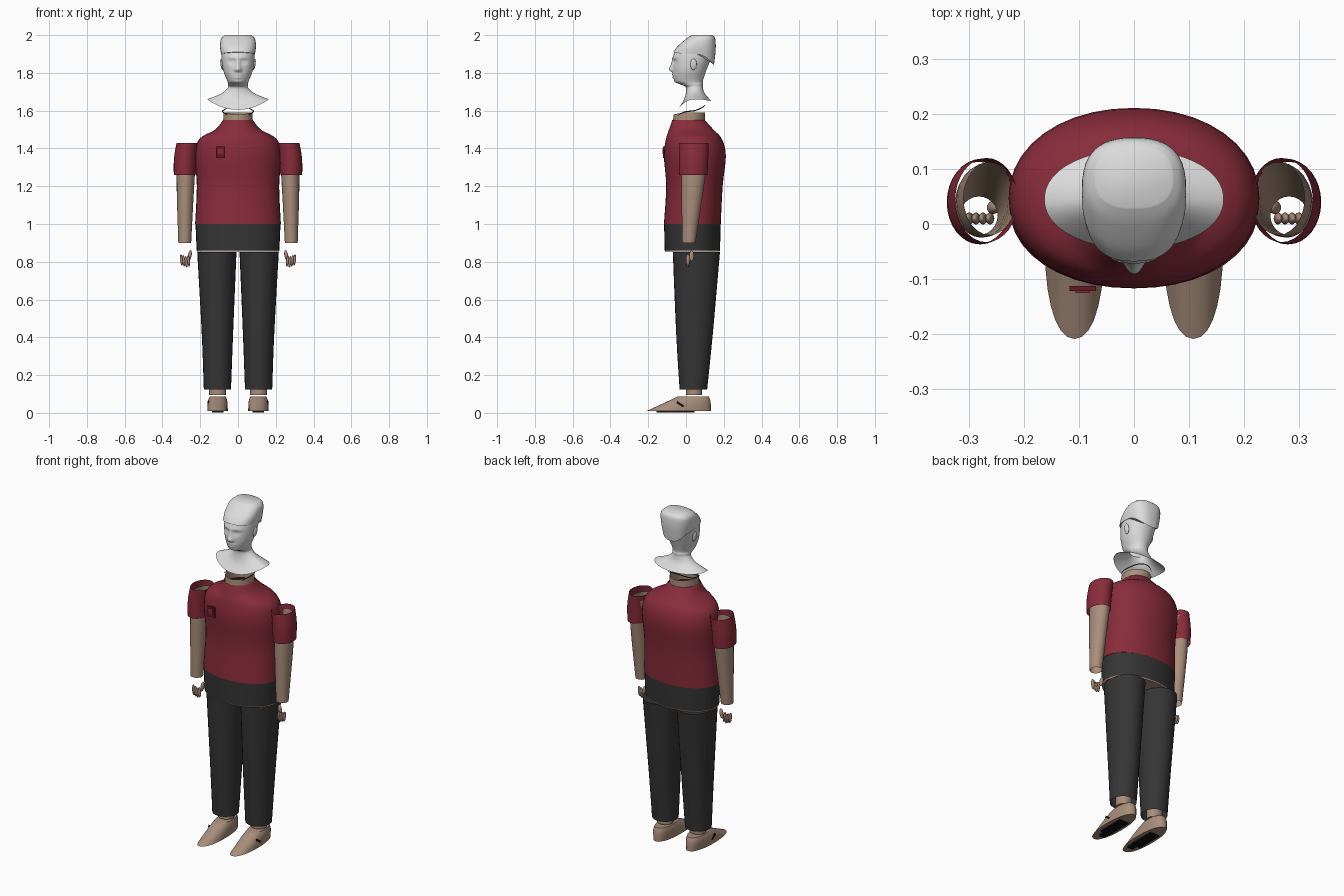
import bpy, bmesh, math
from math import cos, sin, pi, exp, copysign
from mathutils import Matrix

if "Cube" in bpy.data.objects:
    bpy.data.objects.remove(bpy.data.objects["Cube"], do_unlink=True)


def material(name, red, green, blue):
    mat = bpy.data.materials.new(name)
    mat.use_nodes = True
    mat.diffuse_color = (red, green, blue, 1)
    mat.node_tree.nodes["Principled BSDF"].inputs["Base Color"].default_value = mat.diffuse_color
    return mat


shirt_red = material("shirt_red", .25, .025, .045)
badge_red = material("badge_red", .13, .01, .02)
charcoal = material("trouser_charcoal", .036, .036, .036)
skin_tan = material("skin_tan", .4, .27, .2)
pale_grey = material("head_pale_grey", .72, .72, .72)
black = material("sole_black", .006, .006, .006)


def finish(name, bm, mat, angle):
    """Turn a bmesh into a shaded object with one material."""
    mesh = bpy.data.meshes.new(name)
    bmesh.ops.recalc_face_normals(bm, faces=bm.faces)
    bm.to_mesh(mesh)
    bm.free()
    mesh.materials.append(mat)
    part = bpy.data.objects.new(name, mesh)
    bpy.context.collection.objects.link(part)
    bpy.ops.object.select_all(action='DESELECT')
    part.select_set(True)
    bpy.context.view_layer.objects.active = part
    bpy.ops.object.shade_smooth_by_angle(angle=math.radians(angle))


def ring(z, wide, front, back, x=0, dip=0, rise=0):
    """One cross-section; dip and rise shift the height of its front and back."""
    return (z, wide, front, back, x, dip, rise)


def spline(rows, steps):
    """Smooth blend through the cross-sections."""
    padded = [rows[0], *rows, rows[-1]]
    blended = []
    for before, start, end, after in zip(padded, padded[1:], padded[2:], padded[3:]):
        for step in range(steps):
            t = step / steps
            section = []
            for p, a, b, q in zip(before, start, end, after):
                leave, arrive = (b - p) / 2, (q - a) / 2
                ease = t * t * (3 - 2 * t)
                section.append(a + (b - a) * ease + t * (1 - t) * (leave * (1 - t) - arrive * t))
            blended.append(section)
    return blended + [rows[-1]]


def loft(name, mat, *rows, sides=32, steps=1, power=2, top=False, bottom=False, features=(), angle=50):
    """Skin rounded cross-sections, listed from the top down."""
    bm = bmesh.new()
    loops = []
    for z, wide, front, back, x, dip, rise in spline(rows, steps):
        loop = []
        for i in range(sides):
            c, s = cos(2 * pi * i / sides), sin(2 * pi * i / sides)
            across = wide * copysign(abs(c) ** (2 / power), c)
            along = copysign(abs(s) ** (2 / power), s)
            y = (front + back) / 2 + along * (back - front) / 2
            height = z + s * s * (dip if s < 0 else rise)
            if s < 0:
                for fx, fz, fw, fh, push in features:
                    y += push * exp(-((across - fx) / fw) ** 2 - ((height - fz) / fh) ** 2)
            loop.append(bm.verts.new((x + across, y, height)))
        loops.append(loop)
    for upper, lower in zip(loops, loops[1:]):
        for i in range(sides):
            bm.faces.new((upper[i - 1], upper[i], lower[i], lower[i - 1]))
    if top:
        bm.faces.new(loops[0])
    if bottom:
        bm.faces.new(loops[-1])
    finish(name, bm, mat, angle)


def solid(name, mat, location, size, tilt=0, axis='Y', rounded=False):
    """A placed box or ellipsoid."""
    bm = bmesh.new()
    if rounded:
        bmesh.ops.create_uvsphere(bm, u_segments=16, v_segments=10, radius=.5)
    else:
        bmesh.ops.create_cube(bm, size=1)
    place = Matrix.Translation(location) @ Matrix.Rotation(tilt, 4, axis) @ Matrix.Diagonal((*size, 1))
    bmesh.ops.transform(bm, matrix=place, verts=bm.verts)
    finish(name, bm, mat, 50)


# Facial features: x, z, width, height, push (negative is outward)
nose_bridge = (0, 1.85, .012, .025, -.01)
nose_tip = (0, 1.82, .015, .016, -.02)
upper_lip = (0, 1.79, .025, .006, -.007)
lower_lip = (0, 1.775, .02, .006, -.007)
chin = (0, 1.75, .025, .012, -.006)
face = [nose_bridge, nose_tip, upper_lip, lower_lip, chin]
for side in (-1, 1):
    eye_socket = (side * .03, 1.86, .02, .013, .011)
    eyeball = (side * .03, 1.86, .012, .007, -.006)
    brow = (side * .03, 1.88, .025, .007, -.005)
    nostril = (side * .012, 1.815, .008, .008, -.007)
    face += [eye_socket, eyeball, brow, nostril]

# Head, neck and flared bust rim
loft("head", pale_grey,
     ring(1.96, .08, -.02, .13),
     ring(1.9, .088, -.064, .14),
     ring(1.82, .08, -.068, .11),
     ring(1.76, .058, -.06, .09),
     ring(1.74, .053, -.03, .09),
     ring(1.72, .055, 0, .09),
     ring(1.69, .09, -.01, .1, dip=-.03),
     ring(1.66, .163, -.045, .135, dip=-.055, rise=-.01),
     sides=96, steps=11, power=2.1, top=True, features=face, angle=75)

# Flat-topped hair, lower at the back
loft("hair", pale_grey,
     ring(2, .07, .03, .14),
     ring(1.98, .09, 0, .155),
     ring(1.94, .095, -.045, .157, rise=-.02),
     ring(1.9, .09, -.068, .148, dip=.01, rise=-.06),
     sides=48, steps=5, power=2.5, top=True, bottom=True, angle=60)

# Neck stub and the thin tilted loop around it
loft("neck", skin_tan, ring(1.59, .076, -.066, .1, dip=-.01), ring(1.52, .08, -.07, .1))
loft("neck_loop", black, *(ring(z, .085, -.06, .1, dip=-.035, rise=.03) for z in (1.6, 1.594)))

# Shirt body
loft("shirt", shirt_red,
     ring(1.55, .08, -.073, .1),
     ring(1.5, .12, -.09, .145),
     ring(1.45, .205, -.106, .19),
     ring(1.36, .228, -.117, .211),
     ring(1.2, .218, -.105, .194),
     ring(1, .227, -.117, .184),
     sides=40, steps=4, power=2.1, angle=60)

# Hip band and its skin-coloured underside
hip_low = ring(.862, .219, -.113, .18)
loft("hip_band", charcoal, ring(1, .225, -.116, .184), hip_low, sides=40, power=2.1)
loft("hip_underside", skin_tan, hip_low, ring(.855, .217, -.11, .178),
     sides=40, power=2.1, bottom=True)

# Chest badge
solid("badge", badge_red, (-.093, -.117, 1.38), (.048, .009, .06))
solid("badge_centre", shirt_red, (-.093, -.122, 1.385), (.026, .006, .03))

for side, label in ((1, "left"), (-1, "right")):
    # Ear
    solid(label + "_ear", pale_grey, (side * .085, .04, 1.845), (.016, .035, .06),
          tilt=side * .15, rounded=True)

    # Open sleeve with the open arm tube inside it
    loft(label + "_sleeve", shirt_red,
         ring(1.43, .057, -.033, .12, x=side * .268),
         ring(1.35, .06, -.037, .118, x=side * .279),
         ring(1.26, .058, -.036, .113, x=side * .282), steps=3)
    loft(label + "_arm", skin_tan,
         ring(1.4, .048, -.02, .113, x=side * .262),
         ring(1.25, .048, -.025, .102, x=side * .277),
         ring(.9, .034, -.02, .05, x=side * .282), sides=24, steps=4)

    # Loose fingers and thumb
    for finger in range(4):
        x, z = .262 + finger / 80, .8 + abs(finger - 1) / 200
        solid(f"{label}_finger_{finger}", skin_tan, (side * x, .01, z), (.015, .022, .06),
              tilt=side * .1, rounded=True)
    solid(label + "_thumb", skin_tan, (side * .256, .03, .832), (.02, .024, .06),
          tilt=-side * .2, rounded=True)

    # Trouser leg and ankle
    loft(label + "_trouser_leg", charcoal,
         ring(.853, .104, -.07, .18, x=side * .112),
         ring(.42, .083, -.052, .142, x=side * .109),
         ring(.125, .072, -.034, .112, x=side * .109),
         sides=28, steps=5, top=True)
    loft(label + "_ankle", skin_tan, *(ring(z, .045, 0, .085, x=side * .108) for z in (.2, .095)),
         sides=20, bottom=True)

    # Pointed foot with a dark sole patch and a slit on the outside
    loft(label + "_foot", skin_tan,
         ring(.087, .043, -.045, .12, x=side * .107),
         ring(.06, .052, -.1, .13, x=side * .108),
         ring(.01, .054, -.209, .132, x=side * .108),
         sides=28, steps=3, power=2.2, top=True, bottom=True)
    solid(label + "_sole_heel", black, (side * .108, -.035, .006), (.06, .16, .009))
    solid(label + "_sole_toe", black, (side * .1, -.13, .006), (.035, .05, .009))
    solid(label + "_outer_slit", black, (side * .157, -.03, .045), (.009, .045, .012),
          tilt=-.6, axis='X')
